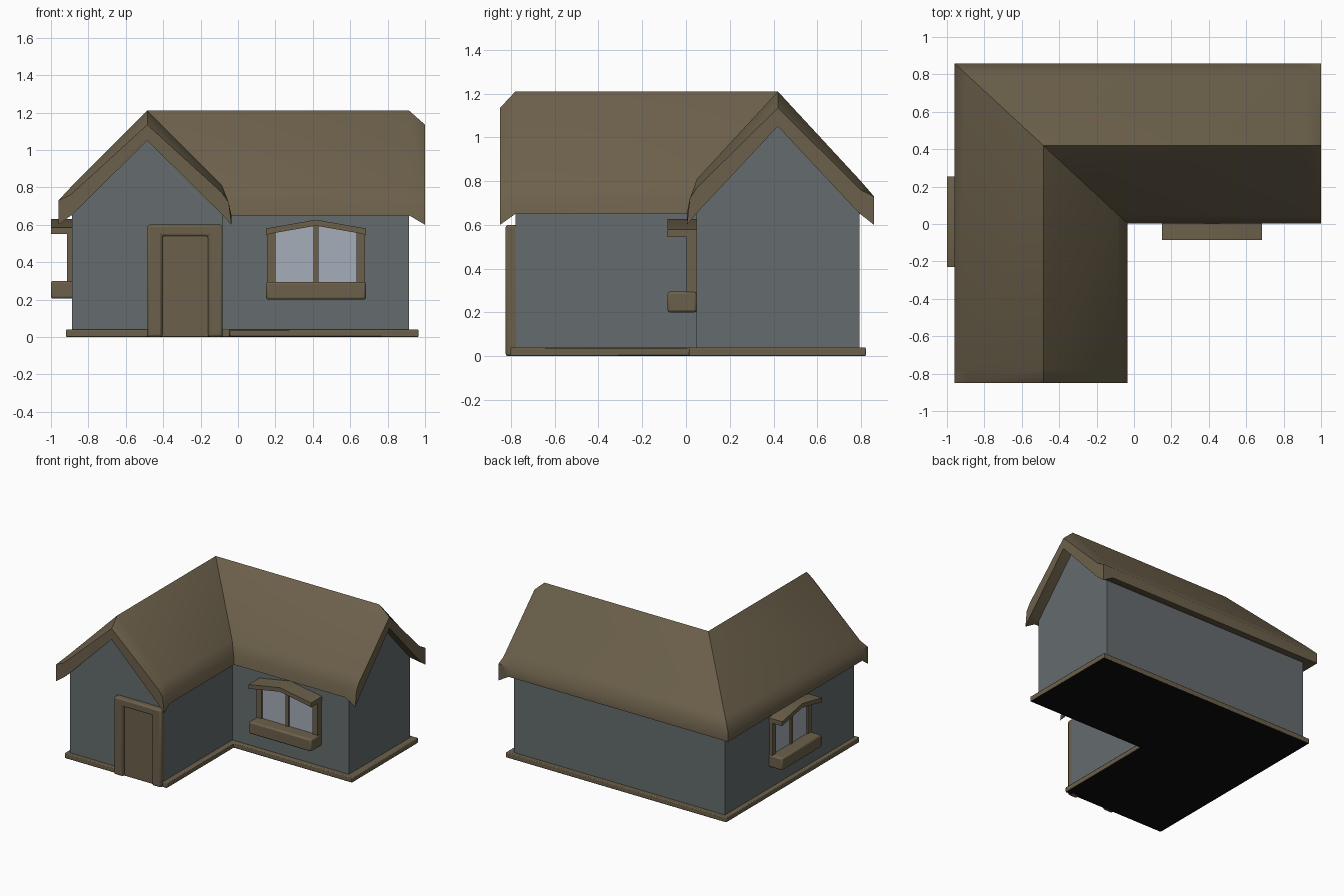
import bpy, bmesh, math
from mathutils import Matrix, Vector

if "Cube" in bpy.data.objects:
    bpy.data.objects.remove(bpy.data.objects["Cube"])

XR, YR, K = -0.485, 0.42, 0.925   # ridge corner and depth ratio of the back wing


def mat(name, rgb):
    m = bpy.data.materials.new(name)
    m.diffuse_color = (*rgb, 1)
    m.use_nodes = True
    m.node_tree.nodes["Principled BSDF"].inputs["Base Color"].default_value = m.diffuse_color
    return m


BROWN = mat("brown wood", (0.15, 0.118, 0.07))
GREY = mat("grey plaster", (0.13, 0.15, 0.155))
GLASS = mat("window glass", (0.38, 0.42, 0.48))
DARK = mat("dark underside", (0.004, 0.004, 0.004))


def finish(bm, name, mats, smooth=40, bevel=0):
    bmesh.ops.recalc_face_normals(bm, faces=bm.faces)
    me = bpy.data.meshes.new(name)
    bm.to_mesh(me)
    bm.free()
    ob = bpy.data.objects.new(name, me)
    bpy.context.collection.objects.link(ob)
    for m in mats:
        me.materials.append(m)
    if bevel:
        b = ob.modifiers.new("bevel", 'BEVEL')
        b.width, b.segments = bevel, 2
    bpy.ops.object.select_all(action='DESELECT')
    ob.select_set(True)
    bpy.context.view_layer.objects.active = ob
    bpy.ops.object.shade_smooth_by_angle(angle=math.radians(smooth))
    return ob


def sweep_L(name, front, corner, end, mats, smooth=40, bevel=0):
    """Sweep a closed (u, z) profile along the L plan with a mitred corner.
    front / end are lists of (station, profile)."""
    bm = bmesh.new()
    rings = [[bm.verts.new((XR + u, y, z)) for u, z in p] for y, p in front]
    rings.append([bm.verts.new((XR + u, YR - u * K, z)) for u, z in corner])
    rings += [[bm.verts.new((x, YR - u * K, z)) for u, z in p] for x, p in end]
    n = len(corner)
    for a, b in zip(rings, rings[1:]):
        for i in range(n):
            j = (i + 1) % n
            bm.faces.new((a[i], a[j], b[j], b[i]))
    bm.faces.new(rings[0])
    bm.faces.new(rings[-1])
    return finish(bm, name, mats, smooth, bevel)


def prism(name, pts, y0, y1, m, M=Matrix(), bevel=0):
    """Extrude an (x, z) outline from y0 to y1."""
    bm = bmesh.new()
    a, b = ([bm.verts.new(M @ Vector((x, y, z))) for x, z in pts] for y in (y0, y1))
    bm.faces.new(a)
    bm.faces.new(b)
    for i in range(len(pts)):
        j = (i + 1) % len(pts)
        bm.faces.new((a[i], a[j], b[j], b[i]))
    return finish(bm, name, [m], 40, bevel)


def rect(x0, x1, z0, z1):
    return [(x0, z0), (x1, z0), (x1, z1), (x0, z1)]


# thatched roof: thick profile, end sections droop
top = [(-0.475, 0.65), (-0.475, 0.73), (-0.41, 0.80), (0, 1.21),
       (0.40, 0.81), (0.435, 0.72), (0.45, 0.65)]
under = [(0.40, 0.66), (0, 1.06), (-0.40, 0.66)]
roof = top + under
droop = [(u, z - (0.05 if z < 0.66 else 0.0 if z < 0.75 else 0.04 if z < 0.9 else 0.075))
         for u, z in top] + [(0.40, 0.655), (0, 1.05), (-0.40, 0.655)]
sweep_L("roof", [(-0.85, droop), (-0.78, roof)], roof,
        [(0.915, roof), (1.0, droop)], [BROWN], 50)

# walls with gables
w = 0.403
wall = [(-w, 0.03), (w, 0.03), (w, 0.69), (0, 1.09), (-w, 0.69)]
sweep_L("walls", [(-0.78, wall)], wall, [(0.915, wall)], [GREY], 30)

# base trim, dark underneath
base = [(-0.435, 0), (0.44, 0), (0.44, 0.04), (-0.435, 0.04)]
ob = sweep_L("base_trim", [(-0.805, base)], base, [(0.965, base)], [BROWN, DARK], 40, 0.006)
for p in ob.data.polygons:
    p.material_index = int(p.normal.z < -0.9)

# door frame with a recessed panel
x0, x1, i0, i1 = -0.485, -0.082, -0.405, -0.16
prism("door_frame", [(x0, 0), (i0, 0), (i0, 0.54), (i1, 0.54), (i1, 0), (x1, 0),
                     (x1, 0.60), (x0, 0.60)], -0.825, -0.77, BROWN, bevel=0.012)
prism("door_panel", rect(i0 - .01, i1 + .01, 0.02, 0.55), -0.808, -0.77, BROWN)


# windows, built facing -y with the wall at local y = 0
def window(tag, h, M, z):
    t = 0.045
    prism(tag + "_sill", rect(-h, h, z, z + 0.095), -0.115, 0.02, BROWN, M, 0.012)
    prism(tag + "_hood", [(-h, z + .345), (-h + .04, z + .355), (0, z + .395),
                          (h - .04, z + .355), (h, z + .345), (h, z + .38),
                          (0, z + .427), (-h, z + .38)], -0.115, 0.02, BROWN, M)
    for s, side in ((-1, "left"), (1, "right")):
        a, b = sorted((s * h * 0.98, s * (h * 0.98 - t)))
        prism(f"{tag}_{side}_post", rect(a, b, z + .08, z + .36), -0.028, 0.02, BROWN, M)
    prism(tag + "_mullion", rect(-0.014, 0.014, z + .08, z + .40), -0.028, 0.02, BROWN, M)
    prism(tag + "_glass", [(-h + .03, z + .08), (h - .03, z + .08), (h - .03, z + .36),
                           (0, z + .40), (-h + .03, z + .36)], -0.018, 0.01, GLASS, M)


window("front_window", 0.267, Matrix.Translation((0.417, 0.03, 0)), 0.20)
window("side_window", 0.243,
       Matrix.Translation((-0.886, 0.012, 0)) @ Matrix.Rotation(-math.pi / 2, 4, 'Z'), 0.205)
